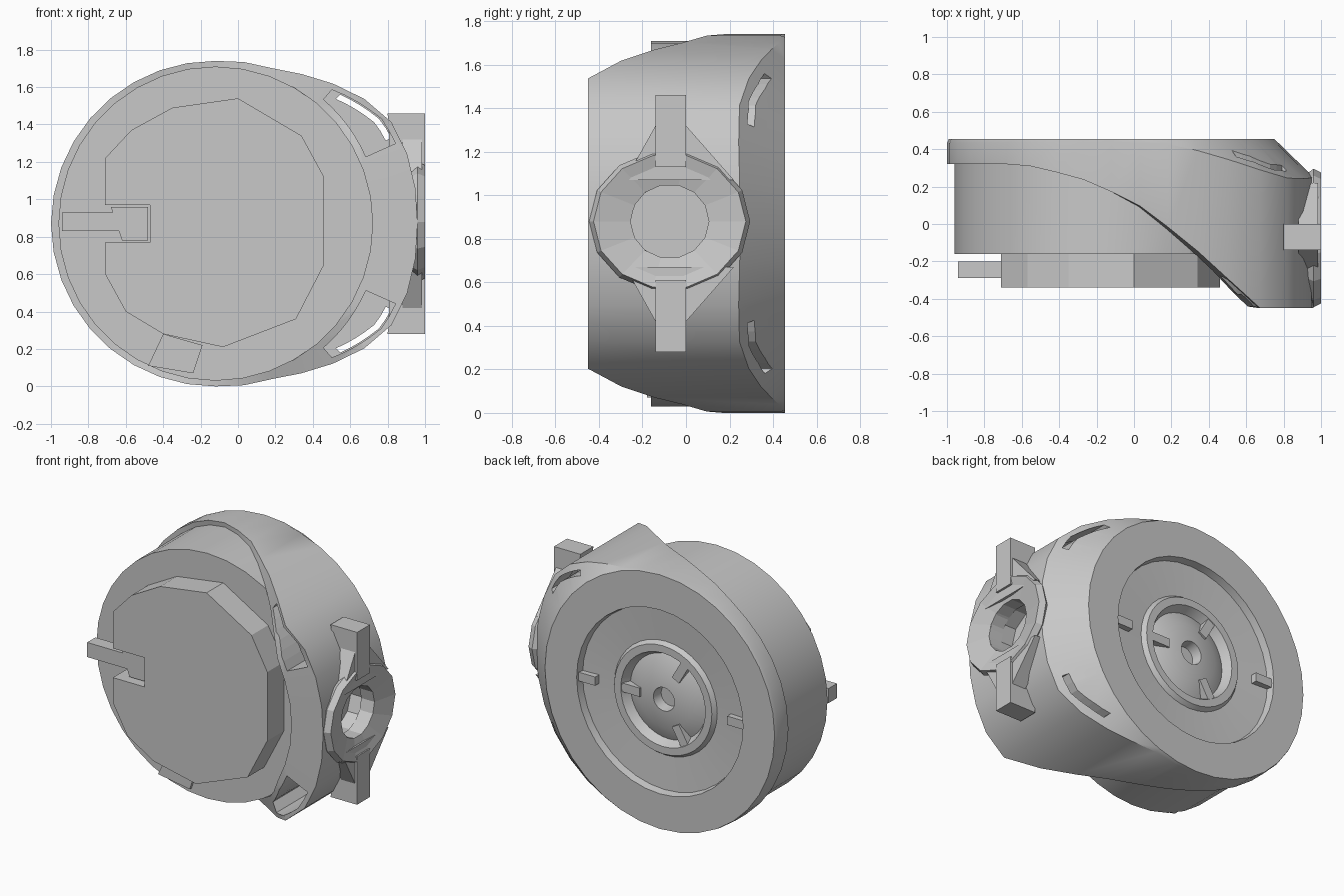
import bpy, bmesh, math

if "Cube" in bpy.data.objects:
    bpy.data.objects.remove(bpy.data.objects["Cube"], do_unlink=True)

grey = bpy.data.materials.new("plain_grey")
grey.use_nodes = True
grey.diffuse_color = (0.58, 0.58, 0.58, 1)
grey.node_tree.nodes["Principled BSDF"].inputs["Base Color"].default_value = (0.58, 0.58, 0.58, 1)

CX, CZ, SIDES = -0.12, 0.87, 36


def lerp(table, v):
    """Piecewise linear lookup in a sorted list of pairs."""
    if v <= table[0][0]:
        return table[0][1]
    for (a, p), (b, q) in zip(table, table[1:]):
        if v <= b:
            return p + (q - p) * (v - a) / (b - a)
    return table[-1][1]


def hull(t):
    """Outer radius of the housing: round, with a bulge toward +x."""
    a = abs((math.degrees(t) + 180) % 360 - 180)
    return lerp([(0, 1.08), (20, 1.09), (32, 1.085), (43, 1.02), (56, 0.94),
                 (69, 0.885), (90, 0.87), (180, 0.88)], a)


def slope(x):
    """Depth of the sloping front rim at a given x."""
    return lerp([(-0.6, 0.32), (-0.3, 0.25), (0, 0.12), (0.2, -0.03),
                 (0.42, -0.21), (0.6, -0.39), (0.67, -0.45)], x)


def outer_front(t):
    return slope(CX + hull(t) * math.cos(t))


def inner_front(t):
    return slope(CX + 0.9 * math.cos(t))


def back_edge(t):
    """Depth where the outer wall starts to taper to the round back."""
    return max(0.44 - 0.9 * (hull(t) - 0.87), outer_front(t) + 0.05)


def finish(name, bm, smooth=True):
    bmesh.ops.recalc_face_normals(bm, faces=bm.faces)
    mesh = bpy.data.meshes.new(name)
    bm.to_mesh(mesh)
    bm.free()
    mesh.materials.append(grey)
    obj = bpy.data.objects.new(name, mesh)
    bpy.context.collection.objects.link(obj)
    if smooth:
        bpy.ops.object.select_all(action='DESELECT')
        obj.select_set(True)
        bpy.context.view_layer.objects.active = obj
        bpy.ops.object.shade_smooth_by_angle(angle=math.radians(30))
    return obj


def skin(bm, rings):
    for a, b in zip(rings, rings[1:]):
        n = len(a)
        for i in range(n):
            j = (i + 1) % n
            bm.faces.new((a[i], a[j], b[j], b[i]))


def prism(name, points, lo, hi, axis="y"):
    """Extrude a polygon along y (points are x, z) or x (points are y, z)."""
    bm = bmesh.new()
    rings = [[bm.verts.new((u, d, v) if axis == "y" else (d, u, v)) for u, v in points]
             for d in (lo, hi)]
    skin(bm, rings)
    for r in rings:
        bm.faces.new(r)
    return finish(name, bm, False)


def rect(u0, u1, v0, v1):
    return [(u0, v0), (u1, v0), (u1, v1), (u0, v1)]


def oval(cu, cv, ru, rv, n):
    return [(cu + ru * math.cos(i * math.tau / n), cv + rv * math.sin(i * math.tau / n))
            for i in range(n)]


def cut(obj, cutter):
    mod = obj.modifiers.new("cut", 'BOOLEAN')
    mod.operation = 'DIFFERENCE'
    mod.solver = 'EXACT'
    mod.object = cutter
    cutter.hide_render = True
    cutter.hide_viewport = True
    cutter.display_type = 'WIRE'


# Housing and drum: one loft from the back hub, round the rim, to the drum face
stages = [(0.07, 0.34), (0.08, 0.41), (0.2, 0.4), (0.29, 0.36), (0.32, 0.42), (0.37, 0.42),
          (0.39, 0.39), (0.62, 0.405), (0.63, 0.455), (0.87, 0.455), (hull, back_edge),
          (hull, outer_front), (0.84, inner_front), (0.84, -0.16)]
bm = bmesh.new()
rings = []
for r, y in stages:
    ring = []
    for i in range(SIDES):
        t = i * math.tau / SIDES
        rad = r(t) if callable(r) else r
        dep = y(t) if callable(y) else y
        ring.append(bm.verts.new((CX + rad * math.cos(t), dep, CZ + rad * math.sin(t))))
    rings.append(ring)
skin(bm, rings)
bm.faces.new(rings[0])
bm.faces.new(rings[-1])
housing = finish("housing", bm)


# Corner pockets and narrow slits inside the bulge
def sector(name, a0, a1, inner, wall, lo, hi):
    angles = [math.radians(a0 + (a1 - a0) * i / 6) for i in range(7)]
    outer = [(hull(t) - wall, t) for t in angles]
    inside = [(inner(t), t) for t in reversed(angles)]
    pts = [(CX + r * math.cos(t), CZ + r * math.sin(t)) for r, t in outer + inside]
    return prism(name, pts, lo, hi)


for side, s in (("upper", 1), ("lower", -1)):
    cut(housing, sector(side + "_pocket_cutter", 24 * s, 49 * s,
                        lambda t: 0.88, 0.035, -0.6, 0.1))
    cut(housing, sector(side + "_slit_cutter", 26 * s, 46 * s,
                        lambda t: hull(t) - 0.075, 0.043, 0.03, 0.6))

# Socket opening in the end of the bulge
cut(housing, prism("socket_cutter", oval(-0.07, 0.88, 0.19, 0.18, 10), 0.77, 1.2, "x"))

# Front cover with a notch in its left edge
prism("front_cover",
      [(-0.71, 0.97), (-0.71, 1.22), (-0.57, 1.37), (-0.35, 1.49), (0, 1.54), (0.34, 1.34),
       (0.46, 1.12), (0.46, 0.65), (0.31, 0.36), (-0.08, 0.21), (-0.4, 0.28), (-0.6, 0.4),
       (-0.71, 0.6), (-0.71, 0.77), (-0.47, 0.77), (-0.47, 0.97)], -0.34, -0.155)

# Pointer rod and lower tab
prism("pointer_rod", rect(-0.94, -0.62, 0.83, 0.93), -0.29, -0.2)
prism("rod_foot", [(-0.68, 0.96), (-0.62, 0.78), (-0.48, 0.78), (-0.48, 0.96)], -0.29, -0.15)
prism("lower_tab", [(-0.48, 0.11), (-0.24, 0.07), (-0.19, 0.22), (-0.4, 0.28)], -0.18, -0.15)

# Socket flange: flared ring round the opening
bm = bmesh.new()
loops = []
for x, ry, rz in ((0.86, 0.18, 0.17), (0.86, 0.3, 0.27), (0.96, 0.37, 0.33),
                  (1.0, 0.35, 0.31), (0.96, 0.18, 0.17)):
    loops.append([bm.verts.new((x, u, v)) for u, v in oval(-0.075, 0.88, ry, rz, 14)])
skin(bm, loops + loops[:1])
finish("socket_flange", bm, False)

# Mounting ears above and below the flange, each with a sloping web
for side, s in (("upper", 1), ("lower", -1)):
    ear = [(0.8, CZ + 0.59 * s), (1, CZ + 0.59 * s), (1, CZ + 0.26 * s), (0.82, CZ + 0.26 * s)]
    prism(side + "_ear", ear, -0.14, 0)
    web = [(-0.28, CZ + 0.2 * s), (0.22, CZ + 0.2 * s), (0, CZ + 0.45 * s), (-0.14, CZ + 0.45 * s)]
    prism(side + "_ear_web", web, 0.88, 0.985, "x")

# Short ribs in the back recess and on the hub
for n, count, r0, r1, y0, y1 in (("recess_rib", 2, 0.5, 0.64, 0.38, 0.44),
                                 ("hub_rib", 3, 0.18, 0.32, 0.35, 0.415)):
    for i in range(count):
        t = i * math.tau / count
        c, s = math.cos(t), math.sin(t)
        pts = [(CX + r * c - w * s, CZ + r * s + w * c)
               for r, w in ((r0, -0.03), (r1, -0.03), (r1, 0.03), (r0, 0.03))]
        prism(f"{n}_{i + 1}", pts, y0, y1)
